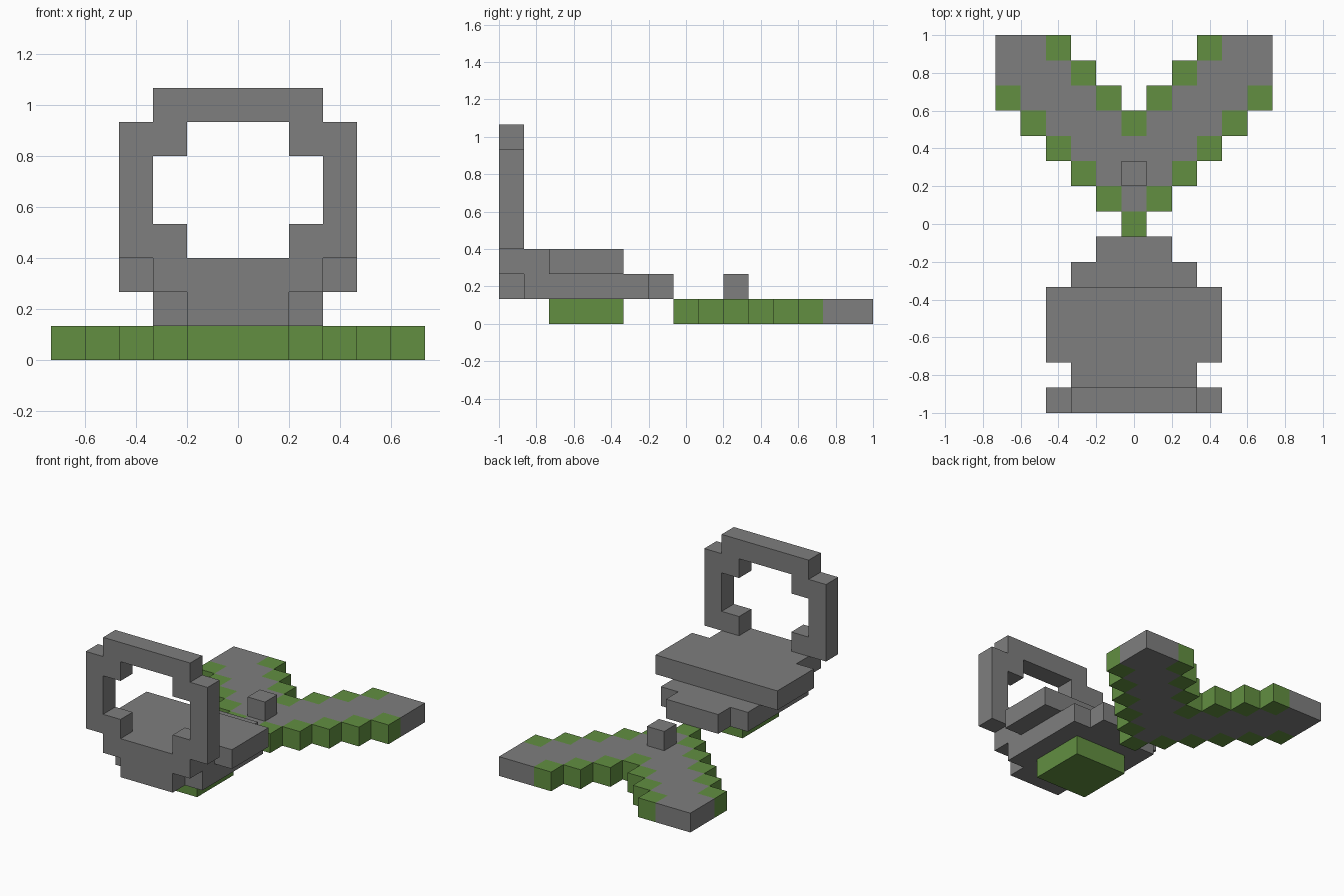
import bpy
import bmesh
from mathutils import Vector

UNIT = 2 / 15          # edge of one block
DEPTH = 7              # block rows from the centre row to either end

if "Cube" in bpy.data.objects:
    bpy.data.objects.remove(bpy.data.objects["Cube"], do_unlink=True)


def material(name, colour):
    mat = bpy.data.materials.new(name)
    mat.use_nodes = True
    mat.diffuse_color = (*colour, 1)
    mat.node_tree.nodes["Principled BSDF"].inputs["Base Color"].default_value = (*colour, 1)
    return mat


GREY = material("stone grey", (0.21, 0.21, 0.21))
GREEN = material("leaf green", (0.122, 0.275, 0.053))


def cells(xs, ys, zs):
    """All block positions in a range: column, row from the front, layer."""
    return {(x, y, z) for x in xs for y in ys for z in zs}


def span(half):
    return range(-half, half + 1)


def build(name, blocks, mats, rule=lambda block: 0):
    """Make one closed shell around a set of blocks."""
    bm = bmesh.new()
    corners = {}

    def vert(p):
        key = tuple(round(2 * c) for c in p)
        if key not in corners:
            corners[key] = bm.verts.new(p * UNIT)
        return corners[key]

    for block in sorted(blocks):
        centre = Vector((block[0], block[1] - DEPTH, block[2] + 0.5))
        for axis in range(3):
            for sign in (-1, 1):
                near = list(block)
                near[axis] += sign
                if tuple(near) in blocks:
                    continue
                n, u, v = Vector(), Vector(), Vector()
                n[axis], u[(axis + 1) % 3], v[(axis + 2) % 3] = sign / 2, sign / 2, 0.5
                ring = [centre + n + a * u + b * v
                        for a, b in ((-1, -1), (1, -1), (1, 1), (-1, 1))]
                face = bm.faces.new([vert(p) for p in ring])
                face.material_index = rule(block)
    # merge neighbouring flat faces of the same colour
    bmesh.ops.dissolve_limit(bm, angle_limit=0.01, verts=bm.verts[:],
                             edges=bm.edges[:], delimit={'MATERIAL'})
    mesh = bpy.data.meshes.new(name)
    bm.to_mesh(mesh)
    bm.free()
    for mat in mats:
        mesh.materials.append(mat)
    obj = bpy.data.objects.new(name, mesh)
    bpy.context.collection.objects.link(obj)
    return obj


# Seat: stepped lower layer and a wider upper layer
seat = (cells(span(1), range(0, 7), [1]) | cells(span(2), range(1, 6), [1])
        | cells(span(2), range(0, 5), [2]) | cells(span(3), range(2, 5), [2]))
build("seat", seat, [GREY])

# Upright arch rising from the front edge of the seat
arch = (cells((-3, 3), [0], range(3, 7)) | cells((-2, 2), [0], (3, 6))
        | cells(span(2), [0], [7]))
build("front_arch", arch, [GREY])

# Square pad under the seat
build("foot_pad", cells(span(1), range(2, 5), [0]), [GREEN])

# Forked tail: a V with green blocks along its stepped edges
tail = {(x, y, 0) for y in range(7, 15) for x in span(5)
        if y - 11 <= abs(x) <= y - 7}
build("forked_tail", tail, [GREY, GREEN],
      lambda b: int(abs(b[0]) in (b[1] - 7, b[1] - 11)))

# Single block on top of the tail
build("tail_knob", cells([0], [9], [1]), [GREY])
